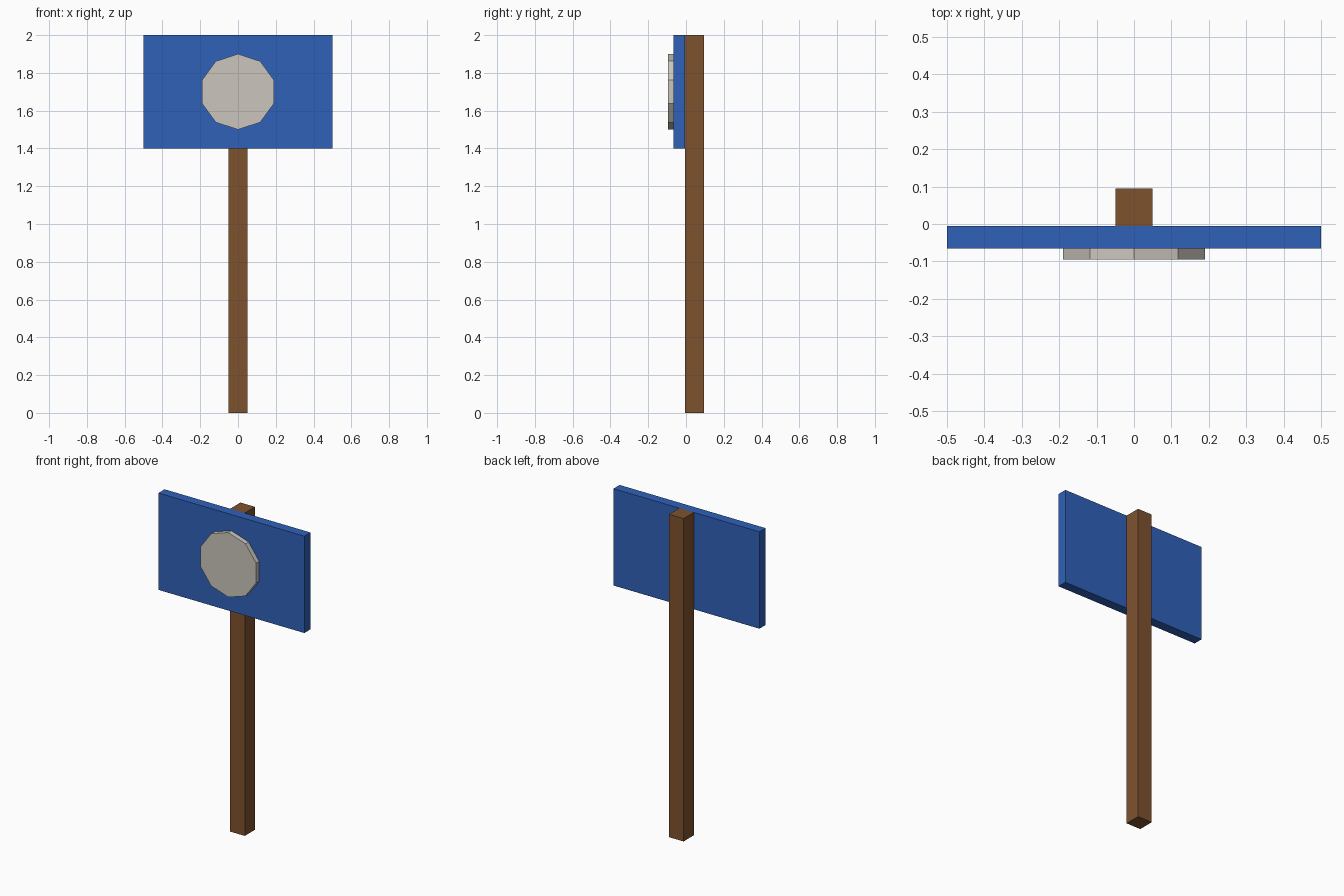
import bpy
import math

cube = bpy.data.objects.get("Cube")
if cube:
    bpy.data.objects.remove(cube, do_unlink=True)


def make_material(name, rgb):
    mat = bpy.data.materials.new(name)
    mat.use_nodes = True
    colour = (*rgb, 1.0)
    mat.diffuse_color = colour
    for node in mat.node_tree.nodes:
        if node.type == "BSDF_PRINCIPLED":
            node.inputs["Base Color"].default_value = colour
    return mat


def finish(name, mat):
    obj = bpy.context.object
    obj.name = name
    obj.data.name = name
    obj.data.materials.append(mat)
    bpy.ops.object.transform_apply(location=False, rotation=True, scale=True)
    return obj


def add_box(name, centre, size, mat):
    bpy.ops.mesh.primitive_cube_add(size=1, location=centre)
    bpy.context.object.scale = size
    return finish(name, mat)


wood = make_material("brown wood", (0.21, 0.085, 0.028))
blue = make_material("blue paint", (0.028, 0.12, 0.485))
stone = make_material("pale grey", (0.6, 0.565, 0.51))

# Square post, standing behind the board
add_box("post", (0, 0.045, 1), (0.1, 0.1, 2), wood)

# Sign board, fixed to the front of the post
add_box("sign_board", (0, -0.035, 1.7), (1, 0.06, 0.6), blue)

# Ten-sided disc on the front of the board, one corner pointing up
bpy.ops.mesh.primitive_cylinder_add(
    vertices=10, radius=0.2, depth=0.03,
    location=(0, -0.08, 1.7), rotation=(math.pi / 2, 0, 0))
finish("disc", stone)
